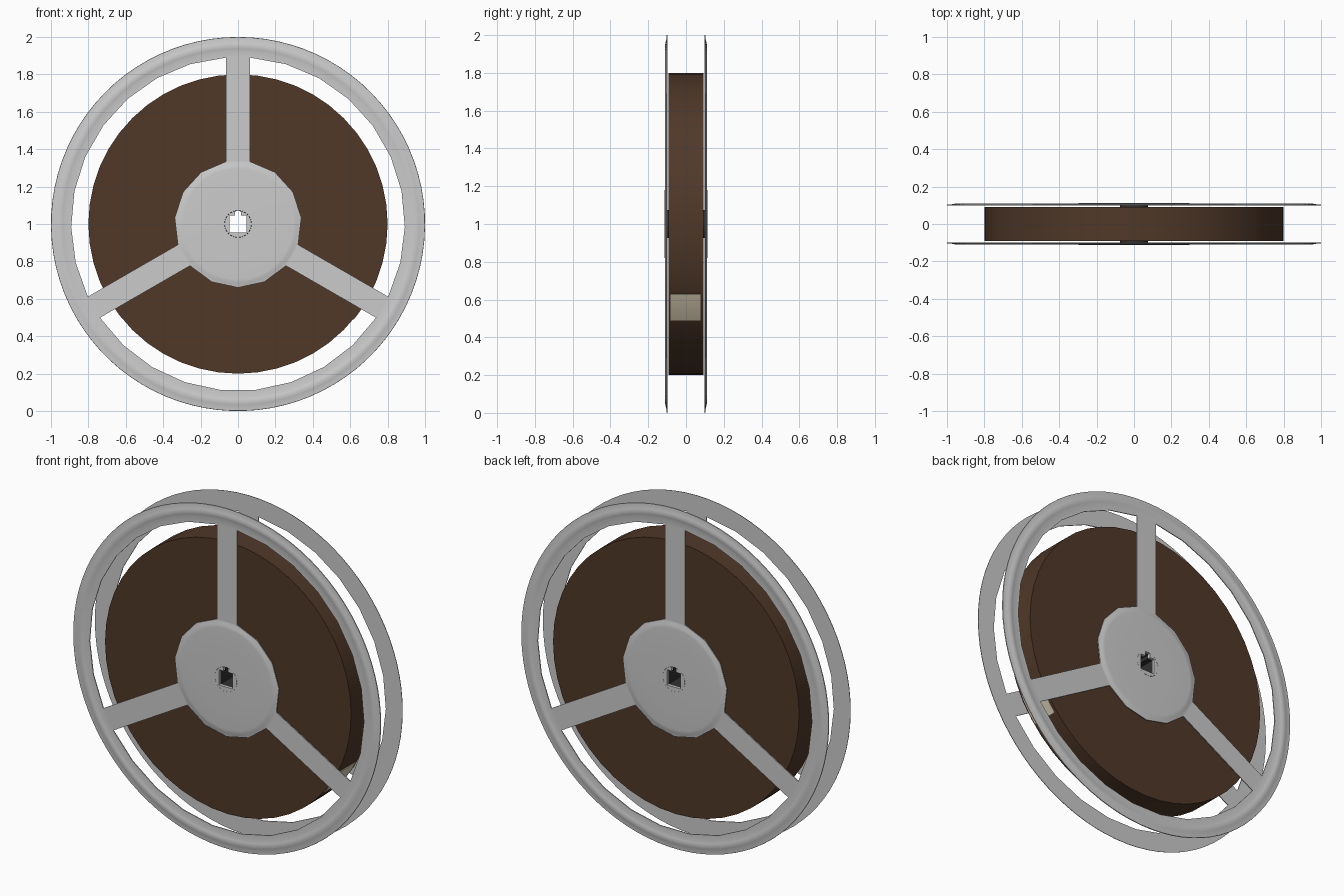
import bpy, bmesh
from math import radians, degrees, cos, sin, asin, pi, tau

if "Cube" in bpy.data.objects:
    bpy.data.objects.remove(bpy.data.objects["Cube"])

CENTRE_Z = 1.0
SPOKE_HALF = 0.065
PLATE_IN, PLATE_OUT = 0.099, 0.104


def material(name, colour):
    mat = bpy.data.materials.new(name)
    mat.use_nodes = True
    mat.diffuse_color = (*colour, 1)
    mat.node_tree.nodes["Principled BSDF"].inputs["Base Color"].default_value = (*colour, 1)
    return mat


def finish(name, bm, mat=None, smooth=True):
    bmesh.ops.recalc_face_normals(bm, faces=bm.faces)
    mesh = bpy.data.meshes.new(name)
    bm.to_mesh(mesh)
    bm.free()
    obj = bpy.data.objects.new(name, mesh)
    bpy.context.collection.objects.link(obj)
    if mat:
        mesh.materials.append(mat)
    if smooth:
        bpy.ops.object.select_all(action='DESELECT')
        obj.select_set(True)
        bpy.context.view_layer.objects.active = obj
        bpy.ops.object.shade_smooth_by_angle(angle=radians(35))
    return obj


def polar(r, y, a):
    return (r * cos(a), y, CENTRE_Z + r * sin(a))


def sweep(name, rings, mat=None, closed=True):
    """Join closed (radius, y) sections placed at successive angles."""
    bm = bmesh.new()
    loops = [[bm.verts.new(polar(r, y, a)) for r, y in section] for a, section in rings]
    n = len(loops[0])
    for i in range(len(loops) if closed else len(loops) - 1):
        p, q = loops[i], loops[(i + 1) % len(loops)]
        for j in range(n):
            k = (j + 1) % n
            bm.faces.new((p[j], p[k], q[k], q[j]))
    if not closed:
        bm.faces.new(loops[0])
        bm.faces.new(loops[-1])
    return finish(name, bm, mat)


def circle(section, count):
    return [(tau * i / count, section) for i in range(count)]


def faceted_edge(radius, segments, sub):
    """Angles and radii of the coarse window edge between three spokes."""
    half = asin(SPOKE_HALF / radius)
    step = (tau / 3 - 2 * half) / segments
    out = []
    for k in range(3):
        start = pi / 2 + k * tau / 3 - half
        spans = [(start, 2 * half, 4 if half > step / 3 else 2)]
        spans = [(start, 2 * half, max(2, round(sub * 2 * half / step)))]
        spans += [(start + 2 * half + i * step, step, sub) for i in range(segments)]
        for a, width, parts in spans:
            for i in range(parts):
                off = width * (i / parts - 0.5)
                out.append((a + width * i / parts, radius * cos(width / 2) / cos(off)))
    return out


def prism(name, outline, y0, y1, mat=None):
    bm = bmesh.new()
    face = bm.faces.new([bm.verts.new((x, y0, z)) for x, z in outline])
    new = bmesh.ops.extrude_face_region(bm, geom=[face])["geom"]
    verts = [v for v in new if isinstance(v, bmesh.types.BMVert)]
    bmesh.ops.translate(bm, verts=verts, vec=(0, y1 - y0, 0))
    return finish(name, bm, mat, smooth=False)


film_mat = material("film_brown", (0.08, 0.04, 0.022))
core_mat = material("core_dark", (0.03, 0.03, 0.03))
label_mat = material("label_cream", (0.75, 0.66, 0.5))

# Wound film
sweep("film_roll", circle([(0.069, -0.092), (0.8, -0.092), (0.8, 0.092), (0.069, 0.092)], 48), film_mat)

# Cream strip on the outside of the film
strip = [(0.795, -0.083), (0.803, -0.083), (0.803, 0.078), (0.795, 0.078)]
sweep("film_label", [(radians(-39.6 + 4 * i), strip) for i in range(4)], label_mat, closed=False)

# Keyed square hole cutter
s, k = 0.045, 0.015
outline = [(-s, -s), (s, -s), (s, s), (k, s), (k, 0.07), (-k, 0.07), (-k, s), (-s, s)]
outline = [(x, z + CENTRE_Z) for x, z in outline]
cutter = prism("keyway_cutter", outline, -0.2, 0.2)
cutter.hide_render = True
cutter.hide_set(True)
cutter.display_type = 'WIRE'


def keyed_disc(name, radius, y0, y1, mat=None):
    ring = [(radius * cos(tau * i / 32), CENTRE_Z + radius * sin(tau * i / 32)) for i in range(32)]
    disc = prism(name, ring, y0, y1, mat)
    cut = disc.modifiers.new("keyway", 'BOOLEAN')
    cut.operation = 'DIFFERENCE'
    cut.solver = 'EXACT'
    cut.object = cutter


# Dark core through the middle
keyed_disc("core", 0.074, -PLATE_IN, PLATE_IN, core_mat)

# Two matching flanges
rim_edge = faceted_edge(0.892, 9, 3)
hub_edge = faceted_edge(0.34, 4, 5)
rim_bead = [(0.925, 0.104), (0.937, 0.107), (0.952, 0.11), (0.967, 0.107),
            (0.979, 0.104), (0.999, 0.103), (1.0, 0.099)]
hub_dome = [(0.325, 0.105), (0.312, 0.11), (0.295, 0.111), (0.18, 0.1125), (0.072, 0.113)]

for side, label in ((-1, "front"), (1, "back")):
    def section(edge, points, inner):
        profile = [(edge, PLATE_IN), (edge, PLATE_OUT)] + points + [(inner, PLATE_IN)]
        return [(r, y * side) for r, y in profile]

    # Rim with a raised bead
    sweep(label + "_rim", [(a, section(e, rim_bead, 0.94)) for a, e in rim_edge])
    # Hub plate with a shallow dome
    sweep(label + "_hub", [(a, section(e, hub_dome, 0.072)) for a, e in hub_edge])
    # Keyed hub cap
    keyed_disc(label + "_hub_cap", 0.0715, side * 0.0985, side * 0.1132)
    # Spokes
    for i in range(3):
        a = pi / 2 + i * tau / 3
        corners = [(0.333, -1), (0.89, -1), (0.89, 1), (0.333, 1)]
        bar = [(r * cos(a) - w * SPOKE_HALF * sin(a),
                CENTRE_Z + r * sin(a) + w * SPOKE_HALF * cos(a)) for r, w in corners]
        prism(f"{label}_spoke_{i + 1}", bar, side * PLATE_IN, side * PLATE_OUT)
